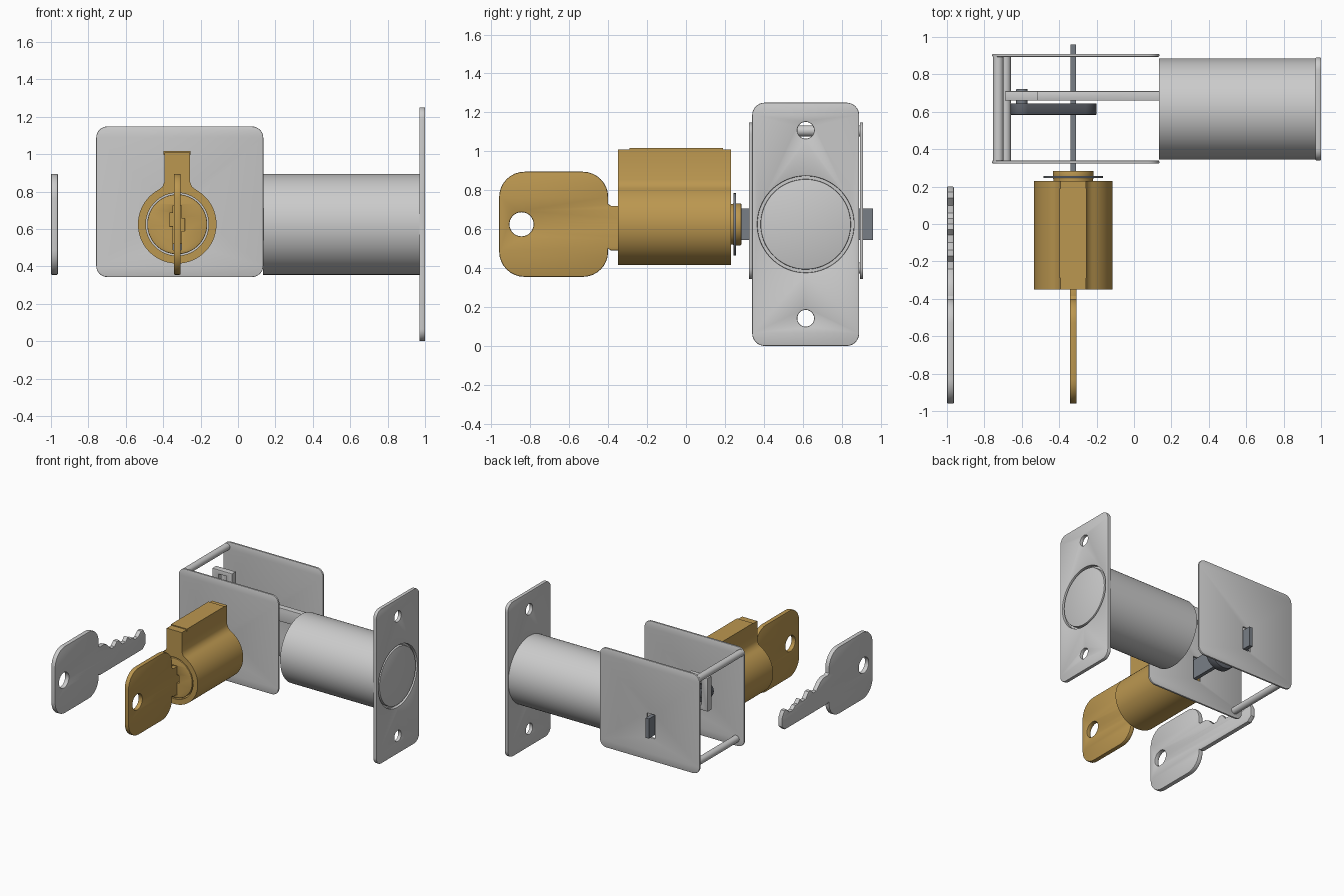
import bpy, bmesh
from math import sin, cos, pi, acos, atan2, hypot, radians
from mathutils import Matrix

if "Cube" in bpy.data.objects:
    bpy.data.objects.remove(bpy.data.objects["Cube"])

CX, CY, CZ = -0.325, 0.615, 0.625      # lock axis x, bolt axis y, shared height


def material(name, rgb):
    m = bpy.data.materials.new(name)
    m.diffuse_color = (*rgb, 1)
    m.use_nodes = True
    m.node_tree.nodes["Principled BSDF"].inputs["Base Color"].default_value = m.diffuse_color
    return m


BRASS = material("brass", (0.50, 0.31, 0.08))
STEEL = material("blue_steel", (0.19, 0.21, 0.24))
DARK = material("dark_steel", (0.11, 0.12, 0.14))


def arc(cx, cy, r, a0, a1, n):
    return [(cx + r * cos(a0 + (a1 - a0) * i / n), cy + r * sin(a0 + (a1 - a0) * i / n))
            for i in range(n + 1)]


def circle(cx, cy, r, n=64):
    return arc(cx, cy, r, 0, 2 * pi, n)[:-1]


def rect(u0, u1, v0, v1, r=0):
    if not r:
        return [(u0, v0), (u1, v0), (u1, v1), (u0, v1)]
    pts = []
    for k, (u, v) in enumerate([(u1 - r, v1 - r), (u0 + r, v1 - r), (u0 + r, v0 + r), (u1 - r, v0 + r)]):
        pts += arc(u, v, r, k * pi / 2, (k + 1) * pi / 2, 8)
    return pts


def extrude(name, outlines, axis, lo, hi, bevel=0, mat=None):
    """Filled outline with holes, extruded along x (outline in y,z) or y (outline in x,z)."""
    cu = bpy.data.curves.new(name, 'CURVE')
    cu.dimensions, cu.fill_mode = '2D', 'BOTH'
    for pts in outlines:
        s = cu.splines.new('POLY')
        s.points.add(len(pts) - 1)
        for p, (u, v) in zip(s.points, pts):
            p.co = (u, v, 0, 1)
        s.use_cyclic_u = True
    cu.extrude = (hi - lo) / 2 - bevel
    cu.bevel_depth, cu.bevel_resolution, cu.offset = bevel, 1, -bevel
    tmp = bpy.data.objects.new(name + "_curve", cu)
    bpy.context.collection.objects.link(tmp)
    deps = bpy.context.evaluated_depsgraph_get()
    me = bpy.data.meshes.new_from_object(tmp.evaluated_get(deps))
    bpy.data.objects.remove(tmp)
    mid = (lo + hi) / 2
    if axis == 'y':
        m = Matrix(((1, 0, 0, 0), (0, 0, -1, mid), (0, 1, 0, 0), (0, 0, 0, 1)))
    else:
        m = Matrix(((0, 0, 1, mid), (1, 0, 0, 0), (0, 1, 0, 0), (0, 0, 0, 1)))
    me.transform(m)
    bm = bmesh.new()
    bm.from_mesh(me)
    bmesh.ops.remove_doubles(bm, verts=bm.verts, dist=1e-5)
    bmesh.ops.recalc_face_normals(bm, faces=bm.faces)
    bm.to_mesh(me)
    bm.free()
    me.name = name
    me.materials.clear()
    if mat:
        me.materials.append(mat)
    ob = bpy.data.objects.new(name, me)
    bpy.context.collection.objects.link(ob)
    bpy.ops.object.select_all(action='DESELECT')
    ob.select_set(True)
    bpy.context.view_layer.objects.active = ob
    bpy.ops.object.shade_smooth_by_angle(angle=radians(30))
    return ob


# Keys: rounded bow with a hole, stepped blade; one loose, one in the lock
def key(name, x, mat=None):
    blade = [(-0.40, -0.125), (-0.385, -0.135), (0.16, -0.135), (0.20, -0.10), (0.20, -0.03),
             (0.17, 0.02), (0.14, 0.02), (0.10, -0.015), (0.06, -0.015), (0.03, 0.01),
             (0.00, 0.01), (-0.03, 0.04), (-0.06, 0.01), (-0.10, 0.01), (-0.14, 0.055),
             (-0.17, 0.055), (-0.20, 0.025), (-0.24, 0.025), (-0.29, 0.075), (-0.33, 0.095),
             (-0.385, 0.095), (-0.40, 0.105)]
    bow = arc(-0.53, 0.14, 0.13, 0, pi / 2, 8) + arc(-0.83, 0.14, 0.13, pi / 2, pi, 8) \
        + arc(-0.83, -0.14, 0.13, pi, 1.5 * pi, 8) + arc(-0.53, -0.14, 0.13, 1.5 * pi, 2 * pi, 8)
    outline = [(u, v + CZ) for u, v in bow[:-1] + blade + bow[:1]]
    return extrude(name, [outline[:-1], circle(-0.845, CZ, 0.062, 32)], 'x',
                   x - 0.0185, x + 0.0185, 0.006, mat)


key("loose_key", -0.9815)
key("inserted_key", CX, BRASS)

# Brass lock cylinder: round shell with pin housing, plug with keyway, spring cover
a = acos(0.1 / 0.21)
half = [(-0.08, 0.2), (-0.0675, 0.228), (-0.0675, 0.385)]
shell = arc(CX, CZ, 0.21, a, -pi - a, 64)
shell += [(CX + u, CZ + v) for u, v in half] + [(CX - u, CZ + v) for u, v in reversed(half)]
extrude("cylinder_shell", [shell, circle(CX, CZ, 0.168)], 'y', -0.35, 0.23, 0, BRASS)
keyway = [(-0.022, -0.137), (0.022, -0.137), (0.022, -0.035), (0.04, -0.035), (0.04, 0.03),
          (0.022, 0.03), (0.022, 0.1), (-0.022, 0.1), (-0.022, 0.06), (-0.04, 0.06),
          (-0.04, -0.01), (-0.022, -0.01)]
extrude("plug", [circle(CX, CZ, 0.16), [(CX + u, CZ + v) for u, v in keyway]],
        'y', -0.35, 0.23, 0.004, BRASS)
extrude("spring_cover", [rect(CX - 0.072, CX + 0.072, 0.995, 1.017)], 'y', -0.29, 0.19, 0, BRASS)
extrude("plug_neck", [circle(CX, CZ, 0.105)], 'y', 0.225, 0.243, 0, BRASS)
extrude("retaining_washer", [circle(CX, CZ, 0.16)], 'y', 0.245, 0.256, 0, STEEL)
extrude("plug_end_cap", [circle(CX, CZ, 0.108)], 'y', 0.24, 0.284, 0.004, BRASS)

# Tailpiece, lever and drive pin
extrude("tailpiece", [rect(CX - 0.015, CX + 0.015, CZ - 0.08, CZ + 0.08)], 'y', 0.27, 0.96, 0, STEEL)
PX, PZ = -0.60, 0.87
th = atan2(PZ - CZ, PX - CX)
ph = acos((0.125 - 0.06) / hypot(PX - CX, PZ - CZ))
lever = arc(CX, CZ, 0.125, th + ph, th + 2 * pi - ph, 40) + arc(PX, PZ, 0.06, th - ph, th + ph, 20)
extrude("lever", [lever], 'y', 0.583, 0.645, 0.006, DARK)
extrude("lever_pin", [circle(PX, PZ, 0.03, 32)], 'y', 0.60, 0.722, 0.003, STEEL)

# Bolt arm with slotted end
arm = [(0.16, 0.76), (0.16, 0.87), (-0.515, 0.87), (-0.515, 1.03), (-0.69, 1.03), (-0.69, 0.76)]
extrude("bolt_arm", [arm, rect(-0.635, -0.565, 0.80, 0.995)], 'y', 0.66, 0.71, 0.004)

# Case side plates with tailpiece slots, and the two spacer rods
for name, y in (("front_plate", 0.323), ("back_plate", 0.894)):
    extrude(name, [rect(-0.758, 0.135, 0.343, 1.148, 0.06),
                   rect(CX - 0.035, CX + 0.035, CZ - 0.095, CZ + 0.095)], 'y', y, y + 0.016, 0.004)
for name, x, z in (("upper_rod", -0.726, 1.105), ("lower_rod", -0.686, 0.40)):
    extrude(name, [circle(x, z, 0.028, 32)], 'y', 0.335, 0.898)

# Bolt barrel, faceplate with screw holes, and the bolt end
extrude("bolt_barrel", [circle(CY, CZ, 0.27, 96)], 'x', 0.135, 0.972)
holes = [circle(CY, CZ + s * 0.483, 0.043, 32) for s in (1, -1)]
extrude("faceplate", [rect(CY - 0.275, CY + 0.275, 0, 1.25, 0.065), circle(CY, CZ, 0.248, 96)] + holes,
        'x', 0.97, 1.0, 0.005)
extrude("bolt_end", [circle(CY, CZ, 0.232, 96)], 'x', 0.95, 0.998, 0.005)
